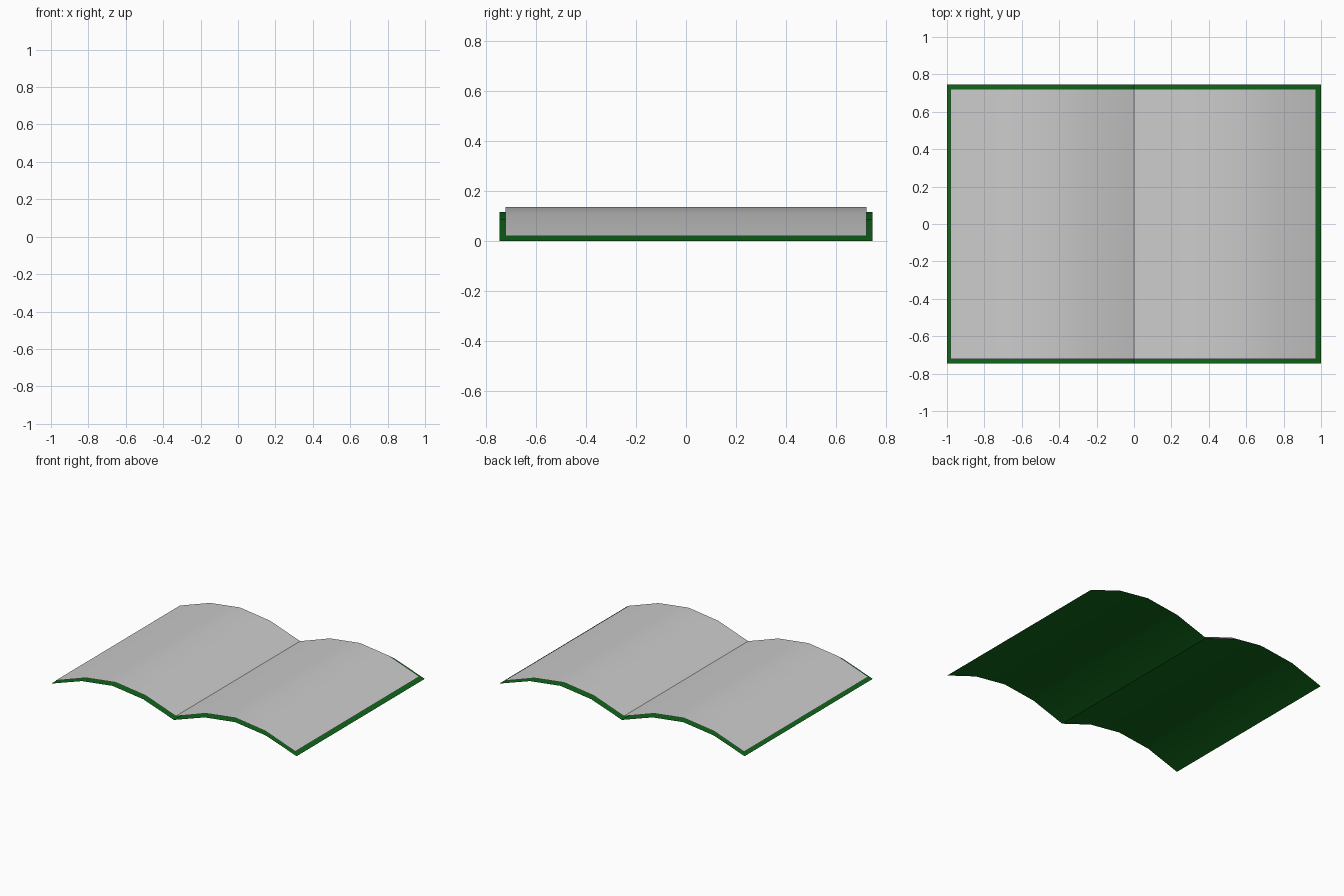
import bpy
import bmesh

if "Cube" in bpy.data.objects:
    bpy.data.objects.remove(bpy.data.objects["Cube"])


def sheet(name, left, right, half_depth, base, peak, colour=None):
    """Thin open sheet: two arched leaves meeting in a sharp centre fold."""
    arch = [(1.0, 0.0), (0.75, 0.73), (0.5, 1.0), (0.25, 0.73)]
    profile = [(-left * t, base + peak * h) for t, h in arch]
    profile += [(0.0, base)]
    profile += [(right * t, base + peak * h) for t, h in reversed(arch)]

    bm = bmesh.new()
    front = [bm.verts.new((x, -half_depth, z)) for x, z in profile]
    back = [bm.verts.new((x, half_depth, z)) for x, z in profile]
    for i in range(len(profile) - 1):
        bm.faces.new((front[i], front[i + 1], back[i + 1], back[i]))
    mesh = bpy.data.meshes.new(name)
    bm.to_mesh(mesh)
    bm.free()

    obj = bpy.data.objects.new(name, mesh)
    bpy.context.collection.objects.link(obj)
    if colour:
        mat = bpy.data.materials.new(name + "_colour")
        mat.diffuse_color = colour
        mat.use_nodes = True
        mat.node_tree.nodes["Principled BSDF"].inputs["Base Color"].default_value = mat.diffuse_color
        mesh.materials.append(mat)

    # smooth arches, sharp fold
    bpy.ops.object.select_all(action='DESELECT')
    obj.select_set(True)
    bpy.context.view_layer.objects.active = obj
    bpy.ops.object.shade_smooth_by_angle(angle=0.52)
    return obj


# green cover of the open book
sheet("book_cover", 1.0, 1.0, 0.746, 0.0, 0.117, (0.005, 0.13, 0.01, 1.0))

# grey pages floating just above the cover
sheet("book_pages", 0.98, 0.973, 0.723, 0.019, 0.117)
